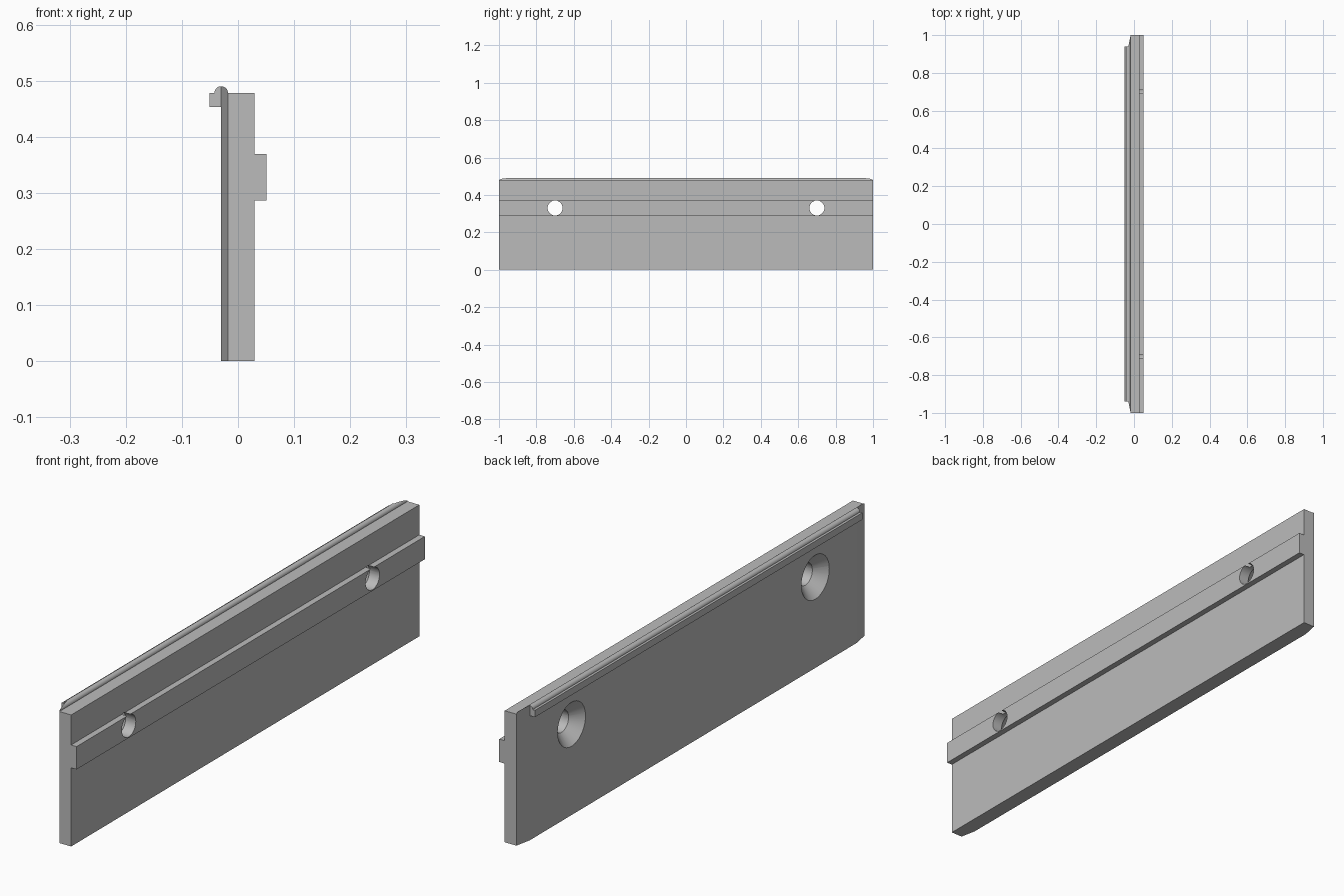
import bpy
import bmesh
import math
from mathutils import Matrix, Vector

if "Cube" in bpy.data.objects:
    bpy.data.objects.remove(bpy.data.objects["Cube"], do_unlink=True)

HALF = 1.0                    # half the length along y
BACK, FRONT = -0.03, 0.029    # plate faces in x
EDGE = 0.051                  # outer reach of rib and lip
TOP = 0.478
BEAD = 0.012                  # bead radius, also the end chamfer depth
LIP_END = 0.94

grey = bpy.data.materials.new("mid grey")
grey.use_nodes = True
colour = (0.5, 0.5, 0.5, 1)
grey.diffuse_color = colour
grey.node_tree.nodes["Principled BSDF"].inputs["Base Color"].default_value = colour


def make_object(name, bm):
    bmesh.ops.recalc_face_normals(bm, faces=bm.faces)
    mesh = bpy.data.meshes.new(name)
    bm.to_mesh(mesh)
    bm.free()
    mesh.materials.append(grey)
    obj = bpy.data.objects.new(name, mesh)
    bpy.context.collection.objects.link(obj)
    return obj


def prism(name, points, direction):
    bm = bmesh.new()
    face = bm.faces.new([bm.verts.new(p) for p in points])
    ext = bmesh.ops.extrude_face_region(bm, geom=[face])
    moved = [v for v in ext["geom"] if isinstance(v, bmesh.types.BMVert)]
    bmesh.ops.translate(bm, verts=moved, vec=Vector(direction))
    return make_object(name, bm)


def cone(bm, r_start, r_end, x_start, x_end, y, z):
    place = Matrix.Translation(((x_start + x_end) / 2, y, z)) @ Matrix.Rotation(math.pi / 2, 4, "Y")
    bmesh.ops.create_cone(bm, cap_ends=True, segments=48, radius1=r_start, radius2=r_end,
                          depth=x_end - x_start, matrix=place)


def cut(target, cutter):
    cutter.hide_render = True
    mod = target.modifiers.new("cut", "BOOLEAN")
    mod.operation = "DIFFERENCE"
    mod.solver = "EXACT"
    mod.object = cutter
    bpy.context.view_layer.objects.active = target
    bpy.ops.object.modifier_apply(modifier=mod.name)
    bpy.data.objects.remove(cutter, do_unlink=True)


# Plate section with rib, round bead and hooked lip, run along the length
section = [(BACK, 0), (FRONT, 0), (FRONT, 0.286), (EDGE, 0.286), (EDGE, 0.369),
           (FRONT, 0.369), (FRONT, TOP)]
steps = 24
for i in range(steps + 1):
    a = math.pi * i / steps
    section.append((BACK + BEAD * math.cos(a), TOP + BEAD * math.sin(a)))
section += [(-EDGE, TOP), (-EDGE, 0.453), (BACK, 0.453)]
plate = prism("mounting_plate", [(x, -HALF, z) for x, z in section], (0, 2 * HALF, 0))

# Sloped back corners and shortened lip at both ends
run = HALF - LIP_END
for side in (-1, 1):
    outline = [(BACK, LIP_END), (BACK + 2 * BEAD, LIP_END + 2 * run),
               (-0.2, LIP_END + 2 * run), (-0.2, LIP_END)]
    cut(plate, prism("end_cutter", [(x, side * y, -0.1) for x, y in outline], (0, 0, 1)))

# Countersunk screw holes, wide on the back face
for side in (-1, 1):
    y, z = side * 0.7, 0.33
    bm = bmesh.new()
    cone(bm, 0.04, 0.04, -0.1, 0.1, y, z)
    cut(plate, make_object("hole_cutter", bm))
    bm = bmesh.new()
    cone(bm, 0.09, 0.04, BACK - 0.01, BACK + 0.04, y, z)
    cut(plate, make_object("countersink_cutter", bm))

# Smooth the round parts, keep the slight chamfers crisp
bpy.ops.object.select_all(action="DESELECT")
plate.select_set(True)
bpy.context.view_layer.objects.active = plate
bpy.ops.object.shade_smooth_by_angle(angle=math.radians(9))
